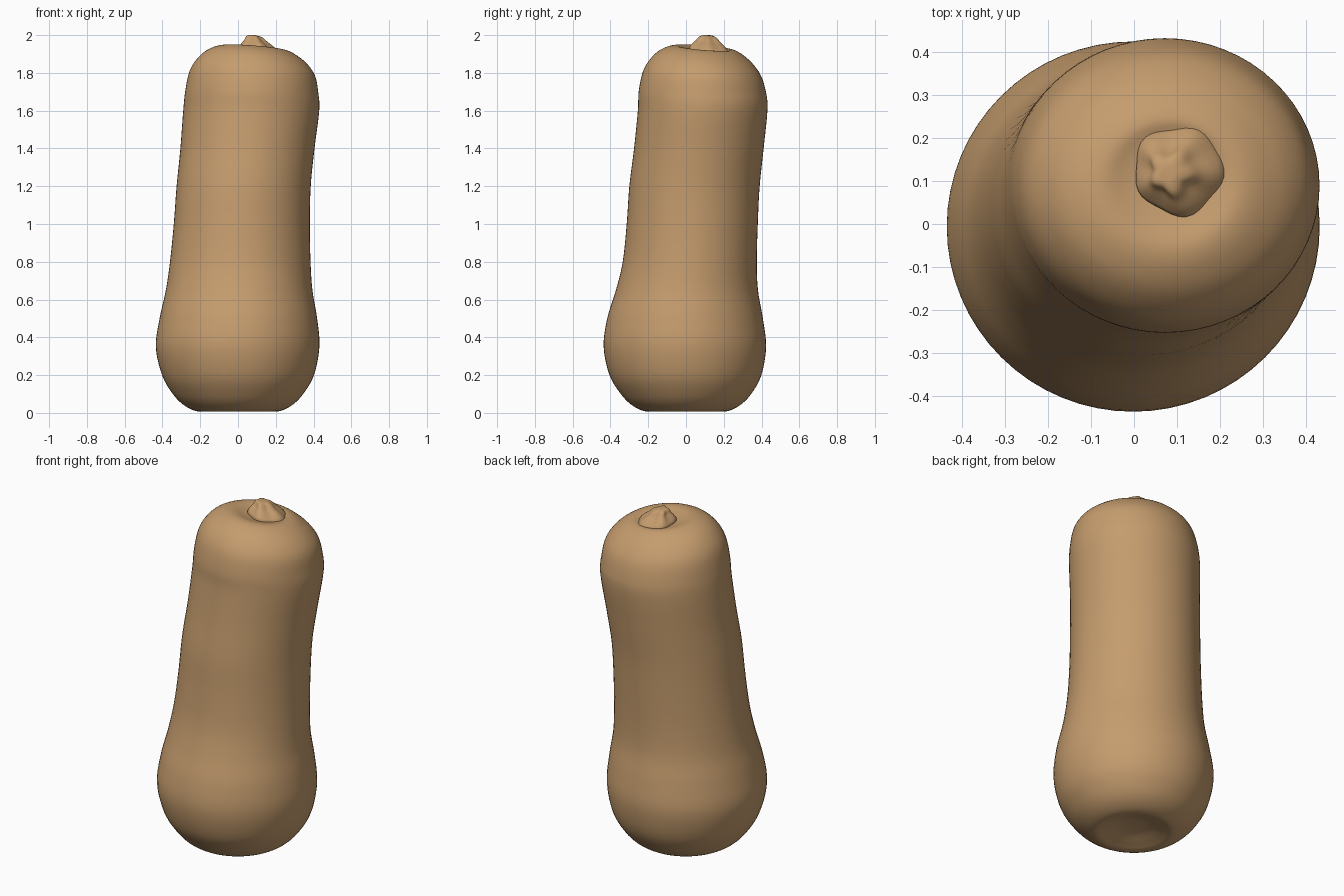
import bpy, bmesh, math

tan = bpy.data.materials.new("squash tan")
tan.diffuse_color = (0.56, 0.335, 0.155, 1)


def spline(rows, t):
    """Catmull-Rom sample of a list of tuples at parameter t."""
    i = min(int(t), len(rows) - 2)
    u = t - i
    a, b, c, d = (rows[max(0, min(len(rows) - 1, i + k))] for k in (-1, 0, 1, 2))
    return [0.5 * (2 * q + (r - p) * u + (2 * p - 5 * q + 4 * r - s) * u * u
                   + (3 * q - p - 3 * r + s) * u ** 3)
            for p, q, r, s in zip(a, b, c, d)]


def loft(name, rows, sides, steps, place):
    """Skin rings sampled along rows; place(row, angle) gives each point."""
    bm = bmesh.new()
    n = (len(rows) - 1) * steps
    rings = []
    for k in range(n + 1):
        row = spline(rows, k / steps)
        rings.append([bm.verts.new(place(row, 2 * math.pi * j / sides))
                      for j in range(sides)])
    for a, b in zip(rings, rings[1:]):
        for j in range(sides):
            m = (j + 1) % sides
            bm.faces.new((a[j], a[m], b[m], b[j]))
    bm.faces.new(rings[0][::-1])
    bm.faces.new(rings[-1])
    for f in bm.faces:
        f.smooth = True
    me = bpy.data.meshes.new(name)
    bm.to_mesh(me)
    bm.free()
    me.materials.append(tan)
    ob = bpy.data.objects.new(name, me)
    bpy.context.collection.objects.link(ob)
    return ob


# Body stations: z, centre x, centre y, radius x, radius y
body = [
    (0.045, 0, 0, 0.01, 0.01), (0.04, 0, 0, 0.08, 0.08),
    (0.018, 0, 0, 0.16, 0.16), (0.008, 0, 0, 0.215, 0.215),
    (0.04, 0, 0, 0.285, 0.285), (0.10, 0, 0, 0.345, 0.345),
    (0.20, 0, -0.003, 0.402, 0.402), (0.35, -0.002, -0.006, 0.433, 0.43),
    (0.50, 0.002, -0.005, 0.417, 0.412), (0.65, 0.006, 0.005, 0.388, 0.376),
    (0.80, 0.012, 0.02, 0.372, 0.355), (1.00, 0.02, 0.033, 0.36, 0.347),
    (1.20, 0.03, 0.045, 0.355, 0.345), (1.40, 0.05, 0.068, 0.355, 0.343),
    (1.60, 0.07, 0.088, 0.36, 0.343), (1.70, 0.073, 0.087, 0.352, 0.337),
    (1.80, 0.077, 0.086, 0.331, 0.311), (1.87, 0.08, 0.087, 0.283, 0.263),
    (1.915, 0.082, 0.09, 0.22, 0.205), (1.933, 0.085, 0.095, 0.16, 0.15),
    (1.92, 0.09, 0.105, 0.10, 0.095), (1.905, 0.095, 0.11, 0.01, 0.01),
]


def body_point(row, a):
    z, cx, cy, rx, ry = row
    dx, dy = rx * math.cos(a), ry * math.sin(a)
    tilt = 0.08 * max(0, min(1, (z - 1.65) / 0.25))   # crown leans to +x +y
    return (cx + dx, cy + dy, z - tilt * (dx + dy))


loft("squash_body", body, 64, 5, body_point)

# Stem stub: z, centre x, centre y, radius, ridge strength
stem = [
    (1.89, 0.105, 0.125, 0.098, 0.04), (1.92, 0.104, 0.125, 0.103, 0.05),
    (1.944, 0.10, 0.124, 0.086, 0.09), (1.968, 0.092, 0.122, 0.06, 0.13),
    (1.99, 0.085, 0.12, 0.042, 0.12), (1.998, 0.083, 0.12, 0.022, 0.06),
    (1.999, 0.083, 0.12, 0.003, 0),
]


def stem_point(row, a):
    z, cx, cy, r, ridge = row
    r *= 1 + ridge * math.cos(5 * a + 0.6) + 0.4 * ridge * math.sin(3 * a)
    dx, dy = r * math.cos(a), r * math.sin(a)
    return (cx + dx, cy + dy, min(2.0, z - 0.09 * (dx + dy)))


loft("stem_stub", stem, 40, 4, stem_point)
